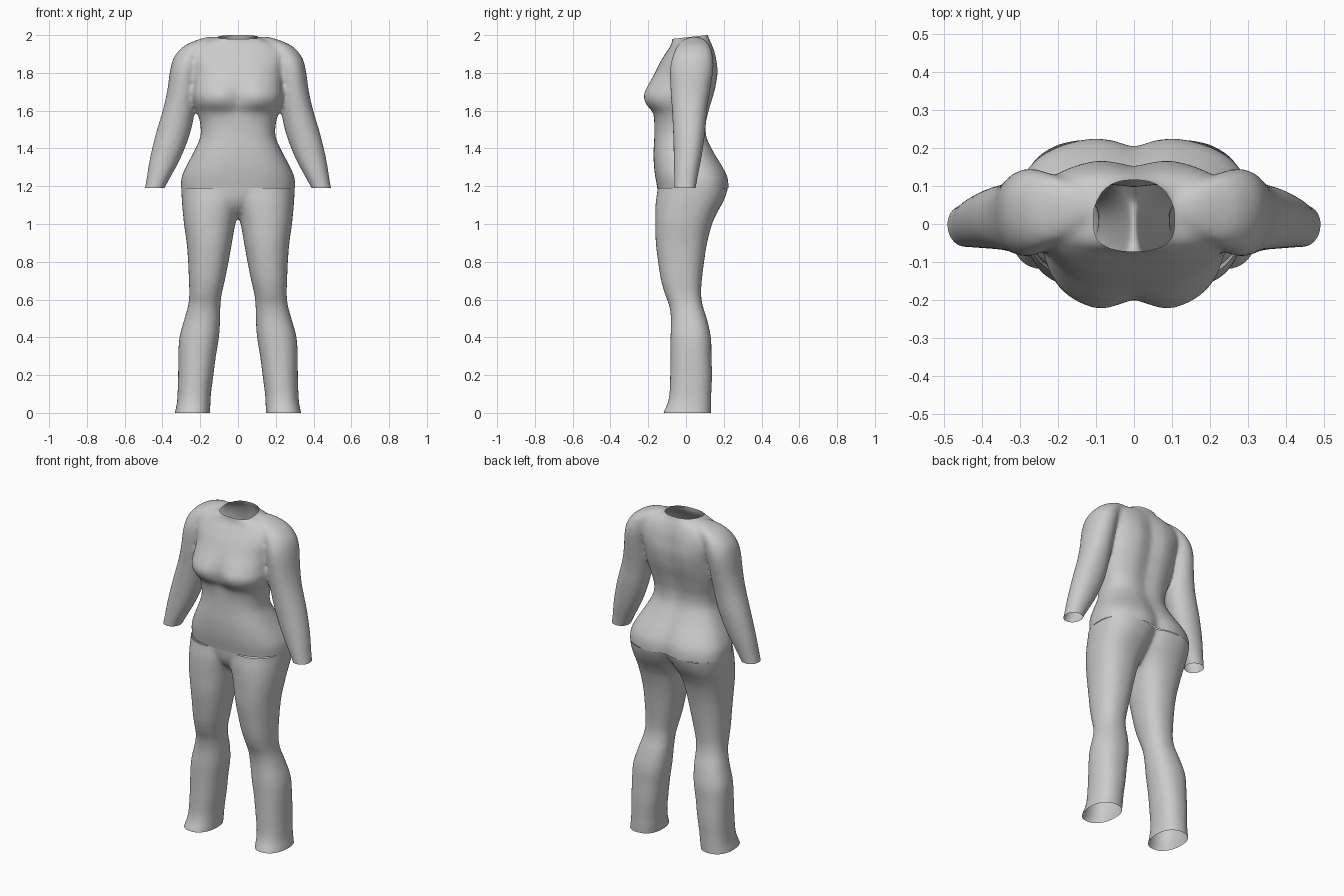
import bpy, bmesh, math
from mathutils import Vector

cloth = bpy.data.materials.new("grey cloth")
cloth.diffuse_color = (0.6, 0.6, 0.6, 1)


def spline_rows(rows, steps=4):
    """Smoothly interpolate the section rows."""
    out = []
    for i in range(len(rows) - 1):
        a, b, c, d = (rows[max(i - 1, 0)], rows[i], rows[i + 1], rows[min(i + 2, len(rows) - 1)])
        for s in range(steps):
            t = s / steps
            vals = []
            for k in range(len(b)):
                m0 = (c[k] - a[k]) / (c[0] - a[0]) * (c[0] - b[0])
                m1 = (d[k] - b[k]) / (d[0] - b[0]) * (c[0] - b[0])
                vals.append((2*t**3 - 3*t*t + 1) * b[k] + (t**3 - 2*t*t + t) * m0
                            + (3*t*t - 2*t**3) * c[k] + (t**3 - t*t) * m1)
            out.append(vals)
    return out + [list(rows[-1])]


def loft(bm, rows, power=1.0, mirror=1, n=48):
    """Row: z, x min, x max, y front, y back, front groove, back groove."""
    rings = []
    for z, x0, x1, yf, yb, gf, gb in spline_rows(rows):
        ring = []
        yc = yf * 0.45 + yb * 0.55
        for i in range(n):
            a = 2 * math.pi * i / n
            c, s = math.cos(a), math.sin(a)
            x = (x0 + x1) / 2 + (x1 - x0) / 2 * math.copysign(abs(c) ** power, c)
            k = abs(s) ** power
            dip = math.exp(-(x / 0.055) ** 2)
            y = yc + (yb - yc) * k - gb * dip * k if s > 0 else yc + (yf - yc) * k + gf * dip * k
            ring.append(bm.verts.new((x * mirror, y, z)))
        rings.append(ring)
    faces = [bm.faces.new(rings[0][::-1]), bm.faces.new(rings[-1])]
    for lo, hi in zip(rings, rings[1:]):
        for i in range(n):
            j = (i + 1) % n
            faces.append(bm.faces.new((lo[i], lo[j], hi[j], hi[i])))
    if mirror < 0:
        bmesh.ops.reverse_faces(bm, faces=faces)


def garment(name, bm, cuts):
    """Fuse the lofts into one skin, then cut the openings."""
    me = bpy.data.meshes.new(name)
    bm.to_mesh(me)
    bm.free()
    ob = bpy.data.objects.new(name, me)
    bpy.context.collection.objects.link(ob)
    rm = ob.modifiers.new("fuse", 'REMESH')
    rm.mode, rm.voxel_size = 'VOXEL', 0.011
    sm = ob.modifiers.new("soften", 'SMOOTH')
    sm.factor, sm.iterations = 0.5, 8
    dg = bpy.context.evaluated_depsgraph_get()
    skin = bpy.data.meshes.new_from_object(ob.evaluated_get(dg))
    ob.modifiers.clear()
    ob.data = skin
    bm = bmesh.new()
    bm.from_mesh(skin)
    for co, no in cuts:
        bmesh.ops.bisect_plane(bm, geom=bm.verts[:] + bm.edges[:] + bm.faces[:],
                               plane_co=co, plane_no=no, clear_outer=True)
    for f in bm.faces:
        f.smooth = True
    bm.to_mesh(skin)
    bm.free()
    skin.materials.clear()
    skin.materials.append(cloth)


# Shirt torso: z, half width, front, back, front groove, back groove
torso = [
    (1.12, .298, -.145, .225, 0, .03), (1.19, .303, -.152, .232, 0, .03),
    (1.25, .298, -.163, .225, 0, .025), (1.31, .272, -.170, .195, 0, .018),
    (1.38, .235, -.172, .152, 0, .012), (1.46, .200, -.168, .115, 0, .012),
    (1.53, .200, -.168, .112, 0, .015), (1.59, .216, -.182, .125, .01, .018),
    (1.635, .232, -.222, .138, .03, .02), (1.68, .241, -.234, .152, .035, .02),
    (1.73, .240, -.212, .165, .02, .022), (1.80, .245, -.168, .174, .004, .022),
    (1.86, .262, -.135, .168, 0, .02), (1.91, .262, -.104, .156, 0, .012),
    (1.95, .225, -.078, .140, 0, .006), (1.975, .150, -.073, .126, 0, 0),
    (1.99, .100, -.072, .118, 0, 0), (2.01, .092, -.072, .114, 0, 0),
    (2.08, .092, -.072, .114, 0, 0)]
# Sleeve: z, inner x, outer x, front, back
sleeve = [
    (1.12, .412, .512, -.062, .050), (1.19, .388, .493, -.062, .052),
    (1.34, .308, .468, -.065, .080), (1.475, .255, .436, -.068, .100),
    (1.61, .226, .396, -.075, .112), (1.71, .215, .374, -.082, .128),
    (1.82, .200, .358, -.085, .145), (1.89, .180, .335, -.070, .142),
    (1.945, .150, .282, -.045, .125), (1.975, .120, .215, -.015, .100),
    (1.99, .110, .165, .02, .07)]
bm = bmesh.new()
loft(bm, [(z, -w, w, f, b, gf, gb) for z, w, f, b, gf, gb in torso], 0.8)
for side in (1, -1):
    loft(bm, [r + (0, 0) for r in sleeve], 0.95, side)
garment("shirt", bm, [((0, 0, 1.19), (0, 0, -1)),
                      ((0, .02, 1.99), Vector((0, -.11, 1)).normalized())])

# Trouser leg: z, inner x, outer x, front, back
leg = [
    (-.06, .150, .340, -.135, .130), (0, .148, .334, -.120, .132),
    (.05, .146, .324, -.098, .133), (.10, .143, .320, -.088, .134),
    (.20, .130, .317, -.084, .138), (.30, .117, .316, -.082, .135),
    (.40, .101, .310, -.082, .132), (.50, .094, .283, -.080, .110),
    (.57, .093, .264, -.090, .088), (.63, .086, .258, -.112, .080),
    (.70, .070, .260, -.132, .084), (.80, .050, .264, -.148, .096),
    (.90, .032, .272, -.160, .112), (1.0, .014, .286, -.163, .138),
    (1.06, -.004, .292, -.163, .165), (1.12, -.030, .297, -.160, .198),
    (1.19, -.060, .300, -.150, .222), (1.26, -.080, .298, -.150, .225)]
# Pelvis filling the seat between the legs
pelvis = [
    (1.03, -.02, .02, -.05, .06, 0, 0), (1.07, -.06, .06, -.105, .10, 0, 0),
    (1.12, -.13, .13, -.138, .14, 0, 0), (1.19, -.25, .25, -.150, .19, 0, 0),
    (1.26, -.27, .27, -.150, .20, 0, 0)]
bm = bmesh.new()
for side in (1, -1):
    loft(bm, [r + (0, 0) for r in leg], 0.88, side)
loft(bm, pelvis, 0.9)
garment("trousers", bm, [((0, 0, 1.19), (0, 0, 1)), ((0, 0, 0), (0, 0, -1))])
